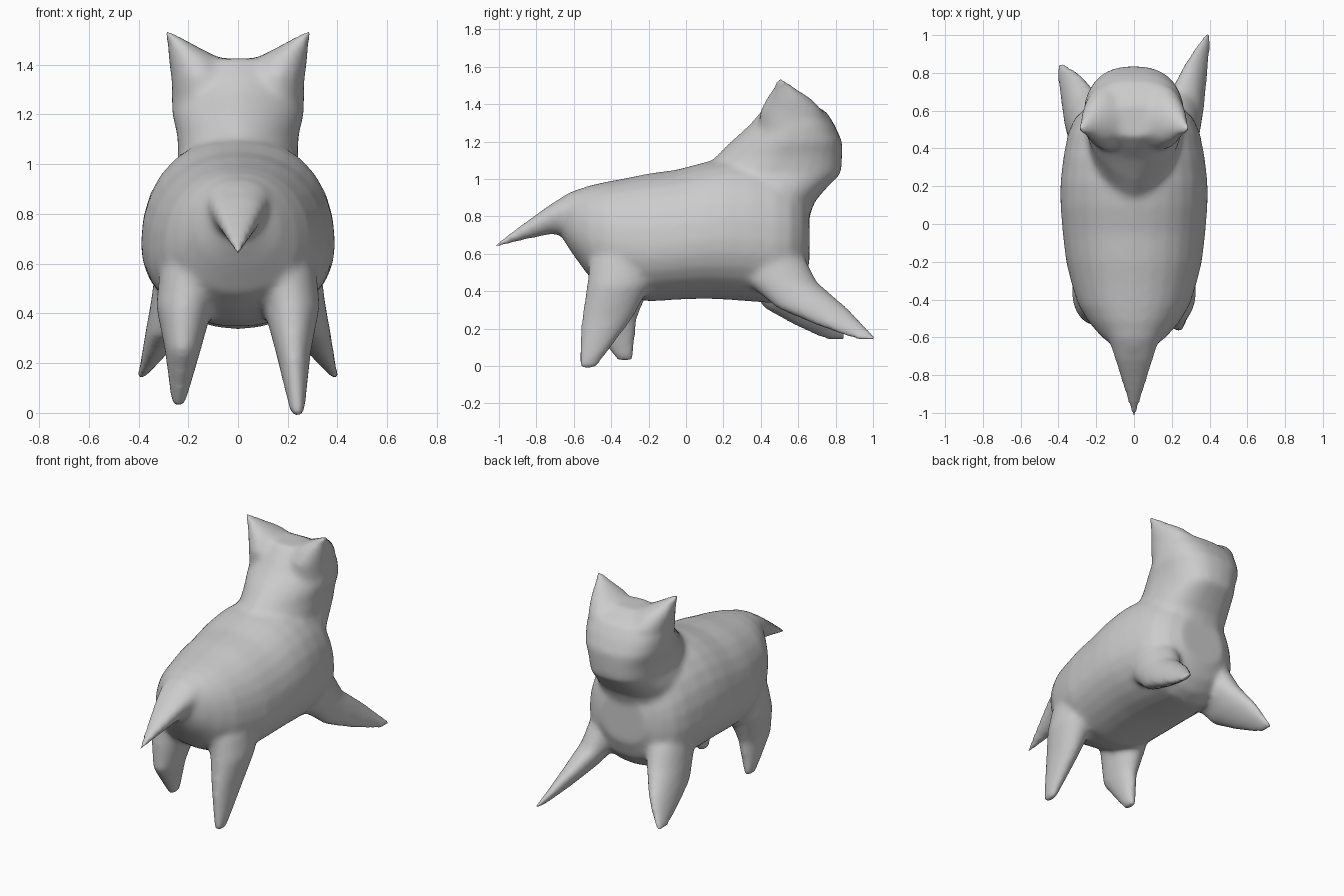
import bpy, bmesh
from math import cos, sin, tau

cube = bpy.data.objects.get("Cube")
if cube:
    bpy.data.objects.remove(cube)

fur = bpy.data.materials.new("grey_fur")
fur.use_nodes = True
fur.diffuse_color = (0.6, 0.6, 0.6, 1)
fur.node_tree.nodes["Principled BSDF"].inputs["Base Color"].default_value = (0.6, 0.6, 0.6, 1)

bm = bmesh.new()
SIDES = 28


def power(v, p):
    return abs(v) ** p * (1 if v > 0 else -1)


def loft(rings, axis, square=1.0, back=1.0):
    """Skin ovals (x, half width, low edge, widest point, high edge, level) along y or z."""
    loops = []
    for x, w, low, mid, high, level in rings:
        loop = []
        for i in range(SIDES):
            a = tau * i / SIDES
            p, r = (square, high - mid) if sin(a) >= 0 else (back, mid - low)
            u, v = x + power(cos(a), p) * w, mid + power(sin(a), p) * r
            loop.append(bm.verts.new((u, level, v) if axis == "y" else (u, v, level)))
        loops.append(loop)
    for first, second in zip(loops, loops[1:]):
        for i in range(SIDES):
            j = (i + 1) % SIDES
            bm.faces.new((first[i], first[j], second[j], second[i]))
    bm.faces.new(loops[0])
    bm.faces.new(loops[-1])


def limb(rings):
    """Upright loft of plain ovals: x, y, z, x radius, y radius."""
    loft([(x, rx, y - ry, y, y + ry, z) for x, y, z, rx, ry in rings], "z")


# Torso, widest below the middle: y, underside, back, half width
torso = [(-.66, .68, .91, .09), (-.6, .59, .935, .17), (-.52, .48, .965, .24),
         (-.43, .42, .985, .295), (-.32, .37, 1.005, .33), (-.2, .345, 1.03, .36),
         (-.05, .355, 1.05, .378), (.1, .36, 1.09, .39), (.22, .355, 1.11, .39),
         (.35, .345, 1.11, .375), (.48, .335, 1.08, .35), (.56, .37, 1.03, .315),
         (.62, .44, .96, .25), (.66, .55, .85, .16)]
loft([(0, w, b, b + .43 * (t - b), t, y) for y, b, t, w in torso], "y", .92, .95)

# Neck and head: z, nape, face, half width
head = [(.8, .05, .66, .28), (.88, .05, .69, .275), (.95, .05, .75, .265), (1.03, .06, .83, .24),
        (1.12, .16, .835, .245), (1.2, .24, .835, .265), (1.29, .34, .795, .268),
        (1.36, .4, .75, .255), (1.425, .46, .63, .2)]
loft([(0, w, n, (n + f) / 2, f, z) for z, n, f, w in head], "z", .78, 1.2)

# Tail, broad on top and keeled below
loft([(0, .2, .68, .84, .97, -.45), (0, .135, .69, .85, .94, -.6),
      (0, .1, .705, .815, .868, -.72), (0, .058, .675, .738, .768, -.86),
      (0, .01, .63, .64, .65, -1.025)], "y")

# Ears, front legs and hind legs, with each paw planted in its own place
for side, paw_y, hind_y, hind_z in ((1, .97, -.53, -.015), (-1, .805, -.325, .03)):
    limb([(side * .13, .56, 1.24, .13, .17), (side * .15, .565, 1.36, .12, .17),
          (side * .18, .55, 1.43, .1, .12), (side * .235, .525, 1.485, .05, .06),
          (side * .29, .5, 1.54, .008, .014)])
    mid_y = .46 + (paw_y - .46) * .42
    limb([(side * .17, .4, .72, .1, .12), (side * .21, .45, .57, .125, .19),
          (side * .24, .51, .45, .11, .19), (side * .3, mid_y, .31, .075, .19),
          (side * .345, (mid_y + paw_y) / 2, .22, .045, .13),
          (side * .392, paw_y, .14, .015, .06)])
    knee_y = -.36 + hind_y * .12
    limb([(side * .16, -.3, .72, .1, .12), (side * .19, -.33, .57, .125, .185),
          (side * .215, -.36, .43, .115, .17), (side * .222, knee_y, .25, .072, .135),
          (side * .24, hind_y, hind_z, .026, .045)])

bmesh.ops.recalc_face_normals(bm, faces=bm.faces)
mesh = bpy.data.meshes.new("animal_body")
bm.to_mesh(mesh)
bm.free()
mesh.materials.append(fur)
body = bpy.data.objects.new("animal_body", mesh)
bpy.context.collection.objects.link(body)

# Fuse the parts into one skin and soften the joins
fuse = body.modifiers.new("fuse", "REMESH")
fuse.mode = "VOXEL"
fuse.voxel_size = .016
fuse.use_smooth_shade = True
soften = body.modifiers.new("soften", "SMOOTH")
soften.factor = .5
soften.iterations = 14
